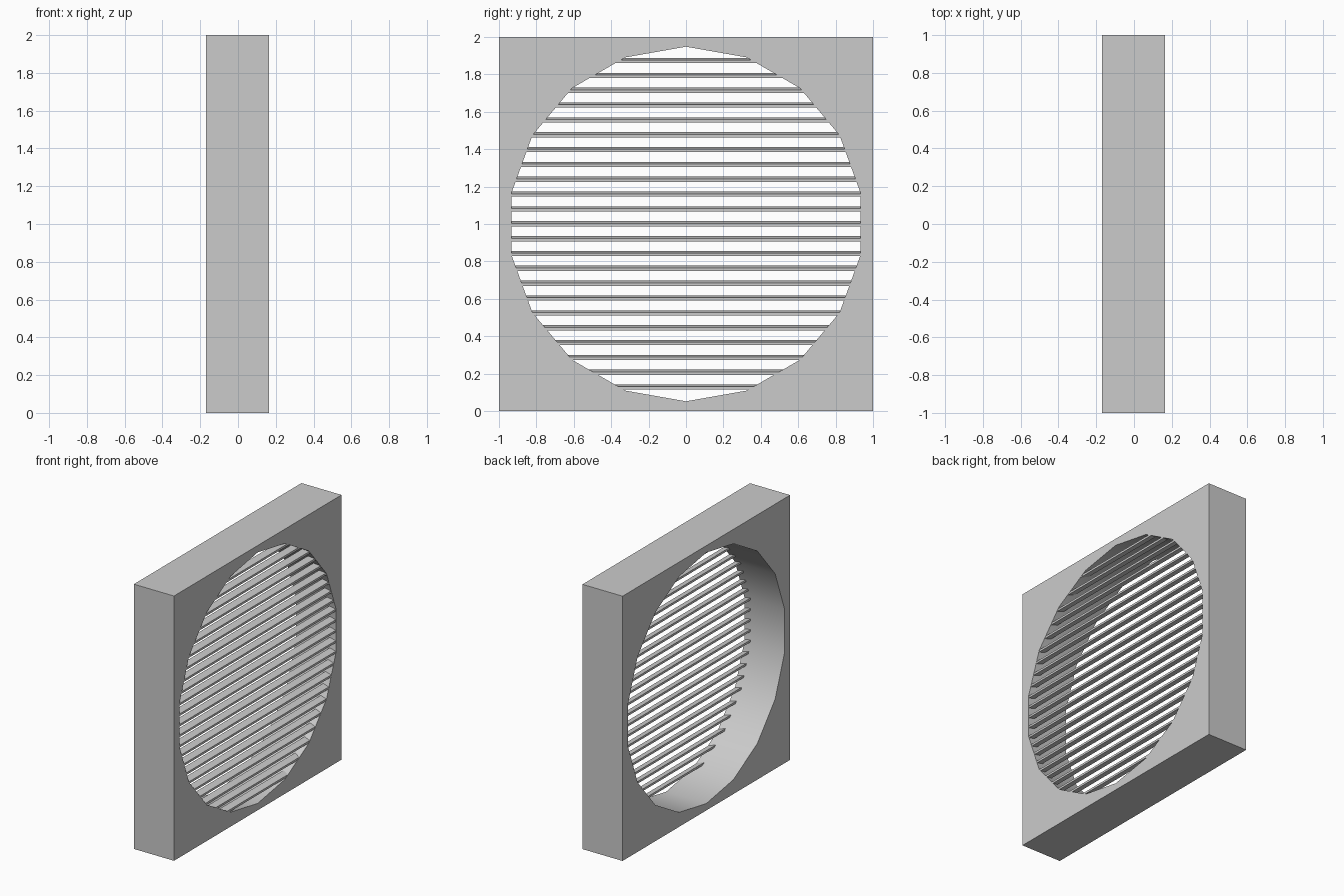
import bpy, bmesh, math

if "Cube" in bpy.data.objects:
    bpy.data.objects.remove(bpy.data.objects["Cube"])

R, SIDES, ZC = 0.948, 18, 1.0
X0, X1 = -0.17, 0.165


def finish(name, bm):
    bmesh.ops.recalc_face_normals(bm, faces=bm.faces[:])
    me = bpy.data.meshes.new(name)
    bm.to_mesh(me)
    bm.free()
    ob = bpy.data.objects.new(name, me)
    bpy.context.collection.objects.link(ob)
    return ob


def loop(bm, pts):
    vs = [bm.verts.new((X0, y, z)) for y, z in pts]
    return [bm.edges.new((vs[i], vs[(i + 1) % len(vs)])) for i in range(len(vs))]


# Opening outline, one corner straight up
hole = [(R * math.sin(2 * math.pi * k / SIDES), ZC + R * math.cos(2 * math.pi * k / SIDES))
        for k in range(SIDES)]

# Square frame with the round opening
bm = bmesh.new()
edges = loop(bm, [(-1, 0), (1, 0), (1, 2), (-1, 2)]) + loop(bm, hole)
bmesh.ops.triangle_fill(bm, use_beauty=True, use_dissolve=False, edges=edges)
ext = bmesh.ops.extrude_face_region(bm, geom=bm.faces[:])
moved = [g for g in ext["geom"] if isinstance(g, bmesh.types.BMVert)]
bmesh.ops.translate(bm, verts=moved, vec=(X1 - X0, 0, 0))
frame = finish("frame", bm)
bpy.context.view_layer.objects.active = frame
frame.select_set(True)
bpy.ops.object.shade_smooth_by_angle(angle=math.radians(30))


def half_width(z):
    """Half width of the opening at height z."""
    for (ya, za), (yb, zb) in zip(hole[:9], hole[1:10]):
        if zb - 1e-6 <= z <= za + 1e-6:
            t = 0 if abs(za - zb) < 1e-6 else (za - z) / (za - zb)
            return ya + (yb - ya) * t
    return 0


# Louvre slats just inside the +x face, sloping gently down towards it
COUNT, TOP, BOTTOM = 23, 1.874, 0.128
xb, xf, drop, thick = 0.113, 0.163, 0.012, 0.016
bm = bmesh.new()
for i in range(COUNT):
    z = TOP + (BOTTOM - TOP) * i / (COUNT - 1)
    h = (drop + thick) / 2
    section = [(xb, z + h), (xf, z + h - drop), (xf, z - h), (xb, z - h + drop)]
    # Each corner reaches the opening wall at its own height
    left = [bm.verts.new((x, -half_width(zz) - 0.002, zz)) for x, zz in section]
    right = [bm.verts.new((x, half_width(zz) + 0.002, zz)) for x, zz in section]
    bm.faces.new(left)
    bm.faces.new(right[::-1])
    for k in range(4):
        n = (k + 1) % 4
        bm.faces.new((left[k], right[k], right[n], left[n]))
finish("louvre_slats", bm)
